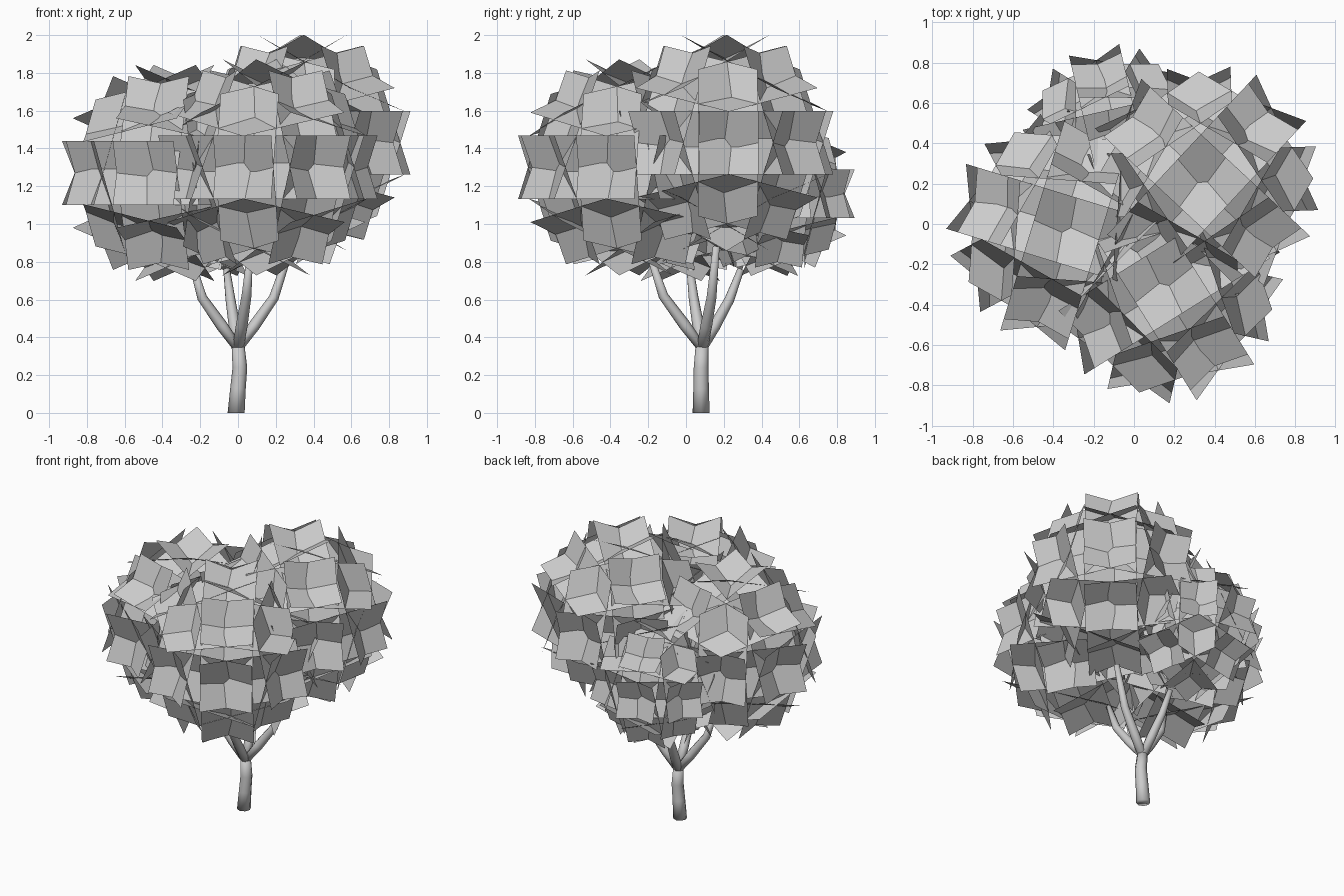
import bpy, bmesh
from math import sin, cos, radians, pi
from mathutils import Vector, Matrix

if "Cube" in bpy.data.objects:
    bpy.data.objects.remove(bpy.data.objects["Cube"])


def finish(name, bm):
    me = bpy.data.meshes.new(name)
    bm.to_mesh(me)
    bm.free()
    for p in me.polygons:
        p.use_smooth = True
    ob = bpy.data.objects.new(name, me)
    bpy.context.collection.objects.link(ob)
    return ob


def tube(bm, points, radii, sides=8):
    # Rings swept along a path
    pts = [Vector(p) for p in points]
    rings = []
    for i, p in enumerate(pts):
        d = pts[min(i + 1, len(pts) - 1)] - pts[max(i - 1, 0)]
        if i == 0:
            d = Vector((0, 0, 1))
        d.normalize()
        u = Vector((0, 1, 0)).cross(d).normalized()
        v = d.cross(u)
        rings.append([bm.verts.new(p + radii[i] * (u * cos(2 * pi * k / sides) + v * sin(2 * pi * k / sides)))
                      for k in range(sides)])
    for a, b in zip(rings, rings[1:]):
        for k in range(sides):
            m = (k + 1) % sides
            bm.faces.new((a[k], a[m], b[m], b[k]))
    bm.faces.new(rings[0][::-1])
    bm.faces.new(rings[-1])


def clump(name, center, size, turn, radius=0.44, spread=2.19):
    # Cube rounded to a ball, each face split off and enlarged into a leaf card
    bm = bmesh.new()
    bmesh.ops.create_cube(bm, size=2)
    bmesh.ops.subdivide_edges(bm, edges=bm.edges[:], cuts=1, use_grid_fill=True)
    for v in bm.verts:
        v.co = v.co.normalized() * radius * size
    bmesh.ops.split_edges(bm, edges=bm.edges[:])
    for f in bm.faces:
        c = f.calc_center_median()
        for v in f.verts:
            v.co = c + (v.co - c) * spread
    bm.transform(Matrix.Translation(center) @ Matrix.Rotation(radians(turn), 4, 'Z'))
    return finish(name, bm)


# Trunk
bm = bmesh.new()
tube(bm, [(-0.01, 0.08, 0), (0.0, 0.08, 0.13), (0.01, 0.08, 0.24), (0.0, 0.085, 0.36)],
     [0.045, 0.041, 0.039, 0.034])
finish("trunk", bm)

# Branches
bends = [
    ("left_branch", (-0.19, 0.04, 0.61), (-0.24, 0.02, 0.78)),
    ("back_branch", (-0.04, 0.23, 0.60), (-0.06, 0.29, 0.76)),
    ("front_branch", (0.045, -0.12, 0.62), (0.06, -0.18, 0.80)),
    ("right_branch", (0.19, 0.135, 0.61), (0.28, 0.16, 0.88)),
]
for name, mid, end in bends:
    bm = bmesh.new()
    start = Vector((0, 0.085, 0.34))
    tube(bm, [start, start.lerp(Vector(mid), 0.45), mid, end], [0.03, 0.031, 0.026, 0.018])
    finish(name, bm)

# Foliage
clump("right_foliage", (0.34, 0.207, 1.43), 1.0, 47)
clump("left_foliage", (-0.335, -0.03, 1.27), 1.0, 73)
clump("front_foliage", (0.15, -0.30, 1.30), 1.0, 32)
clump("back_foliage", (-0.10, 0.44, 1.16), 0.76, 13)
